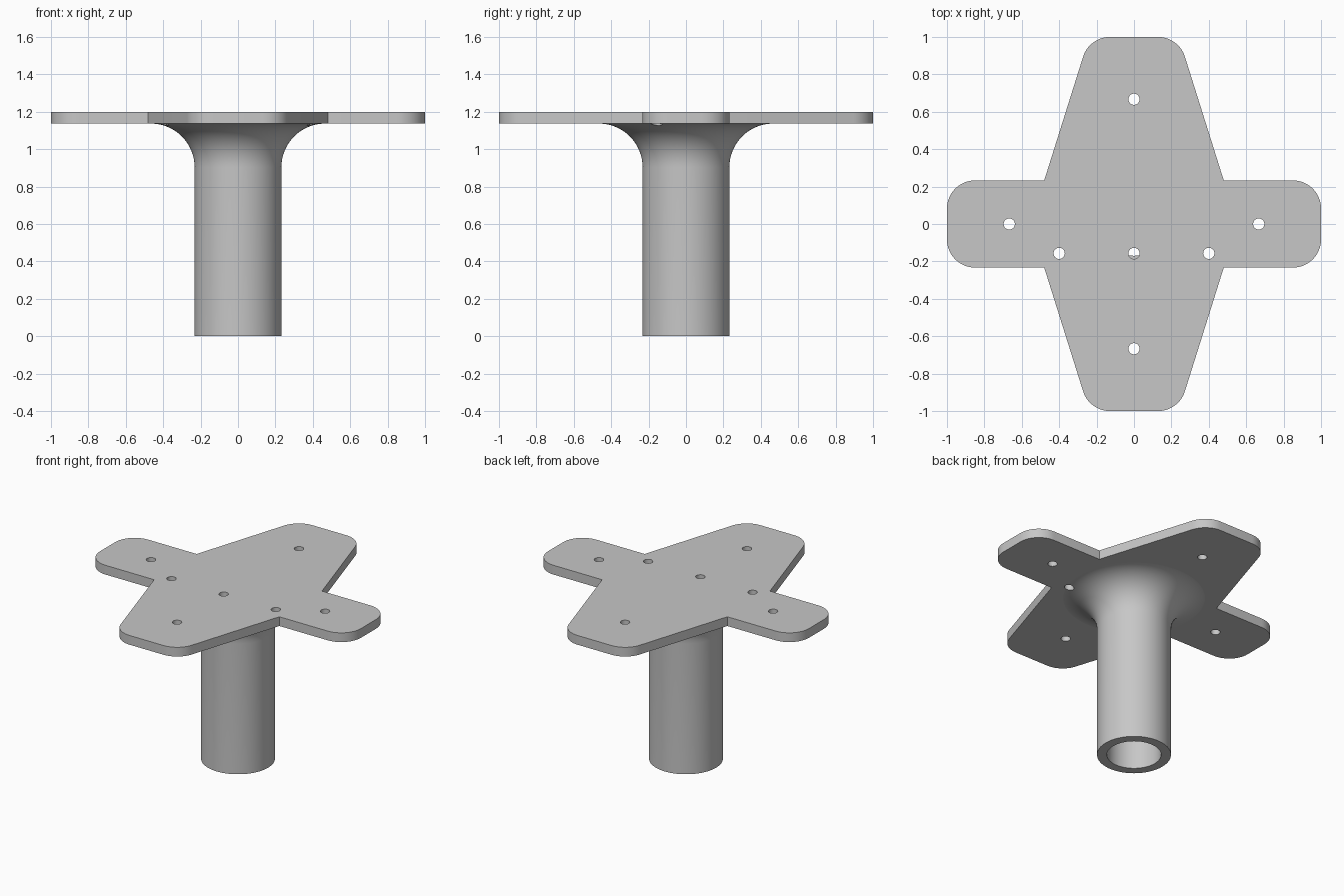
import bpy, bmesh, math
from mathutils import Vector

if "Cube" in bpy.data.objects:
    bpy.data.objects.remove(bpy.data.objects["Cube"])

TOP, UNDER = 1.2, 1.136          # plate top and underside
R_OUT, R_IN, FILLET = 0.232, 0.17, 0.234
CORNER = 0.15

grey = bpy.data.materials.new("light grey")
grey.diffuse_color = (0.57, 0.57, 0.57, 1)
grey.use_nodes = True
grey.node_tree.nodes["Principled BSDF"].inputs["Base Color"].default_value = grey.diffuse_color


def new_object(name, bm):
    bmesh.ops.recalc_face_normals(bm, faces=bm.faces)
    mesh = bpy.data.meshes.new(name)
    bm.to_mesh(mesh)
    bm.free()
    obj = bpy.data.objects.new(name, mesh)
    bpy.context.collection.objects.link(obj)
    mesh.materials.append(grey)
    return obj


def rounded(prev, corner, nxt, radius, steps=12):
    """Arc points that round one outline corner."""
    p, c, n = Vector(prev), Vector(corner), Vector(nxt)
    a, b = (p - c).normalized(), (n - c).normalized()
    half = a.angle(b) / 2
    centre = c + (a + b).normalized() * radius / math.sin(half)
    start = c + a * radius / math.tan(half) - centre
    end = c + b * radius / math.tan(half) - centre
    sweep = start.angle_signed(end)
    a0 = math.atan2(start.y, start.x)
    return [centre + radius * Vector((math.cos(a0 - sweep * i / steps),
                                      math.sin(a0 - sweep * i / steps)))
            for i in range(steps + 1)]


def apply_boolean(obj, other, operation):
    mod = obj.modifiers.new("boolean", 'BOOLEAN')
    mod.operation, mod.solver, mod.object = operation, 'EXACT', other
    bpy.context.view_layer.objects.active = obj
    bpy.ops.object.modifier_apply(modifier=mod.name)
    bpy.data.objects.remove(other)


# Cross-shaped plate: one quadrant of the outline, mirrored round
quad = [((1, 0.233), True), ((0.48, 0.233), False), ((0.239, 1), True)]
outline = list(quad)
outline += [((-x, y), r) for (x, y), r in reversed(quad)]
outline += [((-x, -y), r) for (x, y), r in quad]
outline += [((x, -y), r) for (x, y), r in reversed(quad)]
points = []
for i, (corner, is_round) in enumerate(outline):
    if is_round:
        points += rounded(outline[i - 1][0], corner,
                          outline[(i + 1) % len(outline)][0], CORNER)
    else:
        points.append(Vector(corner))
bm = bmesh.new()
face = bm.faces.new([bm.verts.new((p.x, p.y, UNDER)) for p in points])
ext = bmesh.ops.extrude_face_region(bm, geom=[face])
bmesh.ops.translate(bm, vec=(0, 0, TOP - UNDER),
                    verts=[v for v in ext["geom"] if isinstance(v, bmesh.types.BMVert)])
plate = new_object("mounting_plate", bm)

# Hollow post with a flared fillet running into the plate
FLARE_TOP = UNDER + 0.001
profile = [(R_IN, 0), (R_OUT, 0)]
for i in range(17):
    t = math.pi / 2 * i / 16
    profile.append((R_OUT + FILLET * (1 - math.cos(t)),
                    FLARE_TOP - FILLET * (1 - math.sin(t))))
profile += [(R_OUT + FILLET, UNDER + 0.02), (R_IN, UNDER + 0.02)]
bm = bmesh.new()
SEG = 72
rings = [[bm.verts.new((r * math.cos(2 * math.pi * s / SEG),
                        r * math.sin(2 * math.pi * s / SEG), z)) for r, z in profile]
         for s in range(SEG)]
for s in range(SEG):
    a, b = rings[s], rings[(s + 1) % SEG]
    for k in range(len(profile)):
        m = (k + 1) % len(profile)
        bm.faces.new((a[k], b[k], b[m], a[m]))
post = new_object("post", bm)
apply_boolean(plate, post, 'UNION')

# Screw holes
bm = bmesh.new()
for x, y in [(0, 0.667), (0, -0.667), (0.667, 0), (-0.667, 0),
             (0.4, -0.157), (0, -0.157), (-0.4, -0.157)]:
    made = bmesh.ops.create_cone(bm, cap_ends=True, segments=24,
                                 radius1=0.03, radius2=0.03, depth=0.2)
    bmesh.ops.translate(bm, verts=made["verts"], vec=(x, y, 1.21))
holes = new_object("hole_cutter", bm)
holes.hide_render = True
apply_boolean(plate, holes, 'DIFFERENCE')

# Smooth curved walls, keep horizontal faces flat
plate.name = "post_base_with_plate"
bpy.ops.object.select_all(action='DESELECT')
plate.select_set(True)
bpy.context.view_layer.objects.active = plate
bpy.ops.object.shade_smooth_by_angle(angle=math.radians(30))
for poly in plate.data.polygons:
    if abs(poly.normal.z) > 0.9995:
        poly.use_smooth = False
